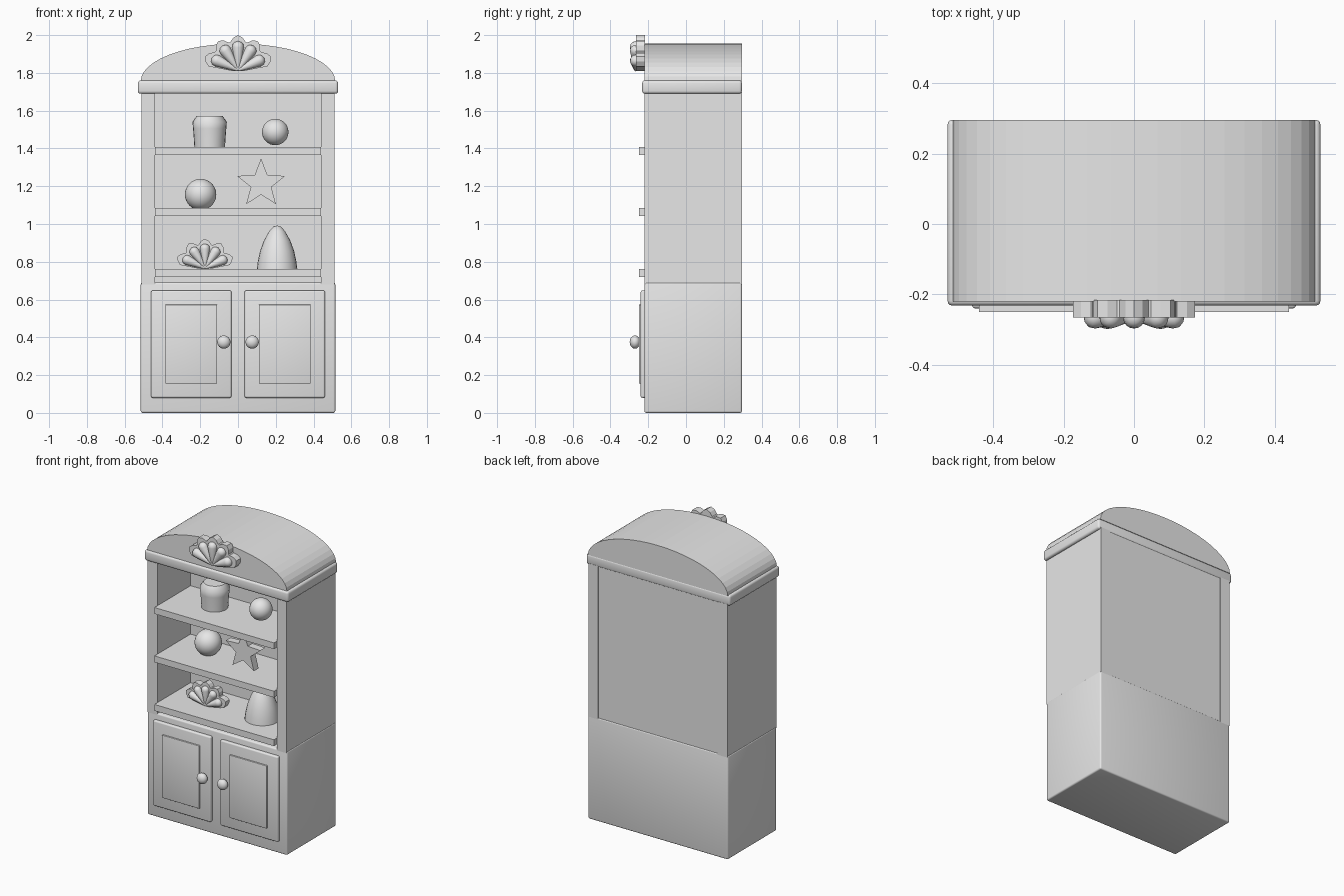
import bpy, bmesh, math
from mathutils import Matrix, Vector

if "Cube" in bpy.data.objects:
    bpy.data.objects.remove(bpy.data.objects["Cube"])

grey = bpy.data.materials.new("light_grey")
grey.diffuse_color = (0.8, 0.8, 0.8, 1)
grey.use_nodes = True
grey.node_tree.nodes["Principled BSDF"].inputs["Base Color"].default_value = grey.diffuse_color
BACK = 0.296


def finish(name, bm, smooth=None):
    bmesh.ops.recalc_face_normals(bm, faces=bm.faces[:])
    me = bpy.data.meshes.new(name)
    bm.to_mesh(me)
    bm.free()
    me.materials.append(grey)
    ob = bpy.data.objects.new(name, me)
    bpy.context.collection.objects.link(ob)
    if smooth:
        bpy.ops.object.select_all(action='DESELECT')
        ob.select_set(True)
        bpy.context.view_layer.objects.active = ob
        bpy.ops.object.shade_smooth_by_angle(angle=math.radians(smooth))
    return ob


def box(name, x, y, z, bevel=0):
    """Box from (min, max) pairs, with optionally rounded edges."""
    bm = bmesh.new()
    size = [b - a for a, b in (x, y, z)]
    mid = [(a + b) / 2 for a, b in (x, y, z)]
    bmesh.ops.create_cube(bm, size=1, matrix=Matrix.Translation(mid) @ Matrix.Diagonal((*size, 1)))
    if bevel:
        bmesh.ops.bevel(bm, geom=bm.edges[:], offset=bevel, segments=3, profile=0.5, affect='EDGES')
    return finish(name, bm, 35 if bevel else None)


def plate(name, outline, y0, y1):
    """Extrude an (x, z) outline along y."""
    bm = bmesh.new()
    face = bm.faces.new([bm.verts.new((x, y0, z)) for x, z in outline])
    out = bmesh.ops.extrude_face_region(bm, geom=[face])
    bmesh.ops.translate(bm, vec=(0, y1 - y0, 0),
                        verts=[v for v in out["geom"] if isinstance(v, bmesh.types.BMVert)])
    return finish(name, bm)


def lathe(name, profile, matrix, steps=24):
    """Spin an (r, z) profile around z, then place it."""
    bm = bmesh.new()
    vs = [bm.verts.new((r, 0, z)) for r, z in profile]
    es = [bm.edges.new(p) for p in zip(vs, vs[1:])]
    bmesh.ops.spin(bm, geom=vs + es, cent=(0, 0, 0), axis=(0, 0, 1), angle=math.tau, steps=steps)
    bmesh.ops.remove_doubles(bm, verts=bm.verts[:], dist=1e-5)
    bmesh.ops.transform(bm, matrix=matrix, verts=bm.verts[:])
    return finish(name, bm, 40)


def ball(name, centre, radius, scale=(1, 1, 1)):
    bm = bmesh.new()
    bmesh.ops.create_uvsphere(bm, u_segments=32, v_segments=16, radius=radius,
                              matrix=Matrix.Translation(centre) @ Matrix.Diagonal((*scale, 1)))
    return finish(name, bm, 40)


def shell(name, x, y, z, s):
    """Scalloped fan: backing plate with rounded ribs; y is the plate's front."""
    angles = [math.radians(a) for a in (24, 57, 90, 123, 156)]
    outline = [(x - 0.03 * s, z), (x + 0.03 * s, z)]
    for a in angles:
        for da, r in ((-15, 0.158), (-8, 0.178), (0, 0.19), (8, 0.178), (15, 0.158)):
            t = a + math.radians(da)
            outline.append((x + r * s * math.cos(t), z + r * s * math.sin(t)))
    plate(name + "_backing", outline, y, y + 0.05 * s)
    rib = [(0, 0), (0.008, 0.002), (0.031, 0.12), (0.028, 0.137), (0.017, 0.148), (0, 0.153)]
    for i, a in enumerate(angles):
        m = (Matrix.Translation((x, y, z + 0.005)) @ Matrix.Rotation(math.pi / 2 - a, 4, 'Y')
             @ Matrix.Scale(s, 4))
        lathe(f"{name}_rib_{i + 1}", rib, m, 16)


# Carcass: lower cabinet, side posts, back panel
box("lower_cabinet", (-0.515, 0.515), (-0.22, BACK), (0, 0.69), 0.01)
box("back_panel", (-0.44, 0.44), (0.13, BACK - 0.004), (0.68, 1.70))
for side, s in (("left", -1), ("right", 1)):
    box(side + "_side_panel", sorted((s * 0.44, s * 0.512)), (-0.22, BACK), (0.68, 1.70))

    # Doors with raised panels and knobs
    box(side + "_door", sorted((s * 0.035, s * 0.46)), (-0.24, -0.21), (0.08, 0.648), 0.009)
    box(side + "_door_panel", sorted((s * 0.11, s * 0.385)), (-0.25, -0.23), (0.155, 0.573), 0.003)
    ball(side + "_knob", (s * 0.075, -0.27, 0.375), 0.035, (1, 0.8, 1))

# Shelves
for i, z in enumerate((0.72, 1.043, 1.365)):
    box(f"shelf_{i + 1}", (-0.44, 0.44), (-0.25, 0.135), (z, z + 0.042))

# Cornice and arched top
box("cornice", (-0.53, 0.53), (-0.232, BACK), (1.69, 1.76), 0.014)
arch = [(0.515 * math.cos(math.pi * i / 24), 1.755 + 0.2 * math.sin(math.pi * i / 24)) for i in range(25)]
plate("arched_top", arch, -0.22, BACK)

# Crest and the shell on the lowest shelf
shell("crest", 0, -0.266, 1.81, 1.0)
shell("shelf_shell", -0.175, -0.09, 0.762, 0.84)

# Star ornament
star = []
for i in range(10):
    r, a = (0.134, 0.057)[i % 2], math.pi / 2 + i * math.pi / 5
    star.append((0.122 + r * math.cos(a), 1.213 + r * math.sin(a)))
plate("star", star, -0.12, -0.07)

# Round ornaments
ball("large_ball", (-0.198, -0.03, 1.156), 0.083)
ball("small_ball", (0.197, -0.04, 1.487), 0.07)
vase = [(0, 0), (0.081, 0), (0.084, 0.05), (0.088, 0.10), (0.091, 0.135), (0.068, 0.168), (0, 0.168)]
lathe("vase", vase, Matrix.Translation((-0.15, -0.03, 1.405)))
dome = [(0, 0), (0.107, 0), (0.102, 0.04), (0.09, 0.095), (0.07, 0.15), (0.042, 0.2), (0.02, 0.224), (0, 0.23)]
lathe("dome_ornament", dome, Matrix.Translation((0.207, -0.04, 0.762)))
